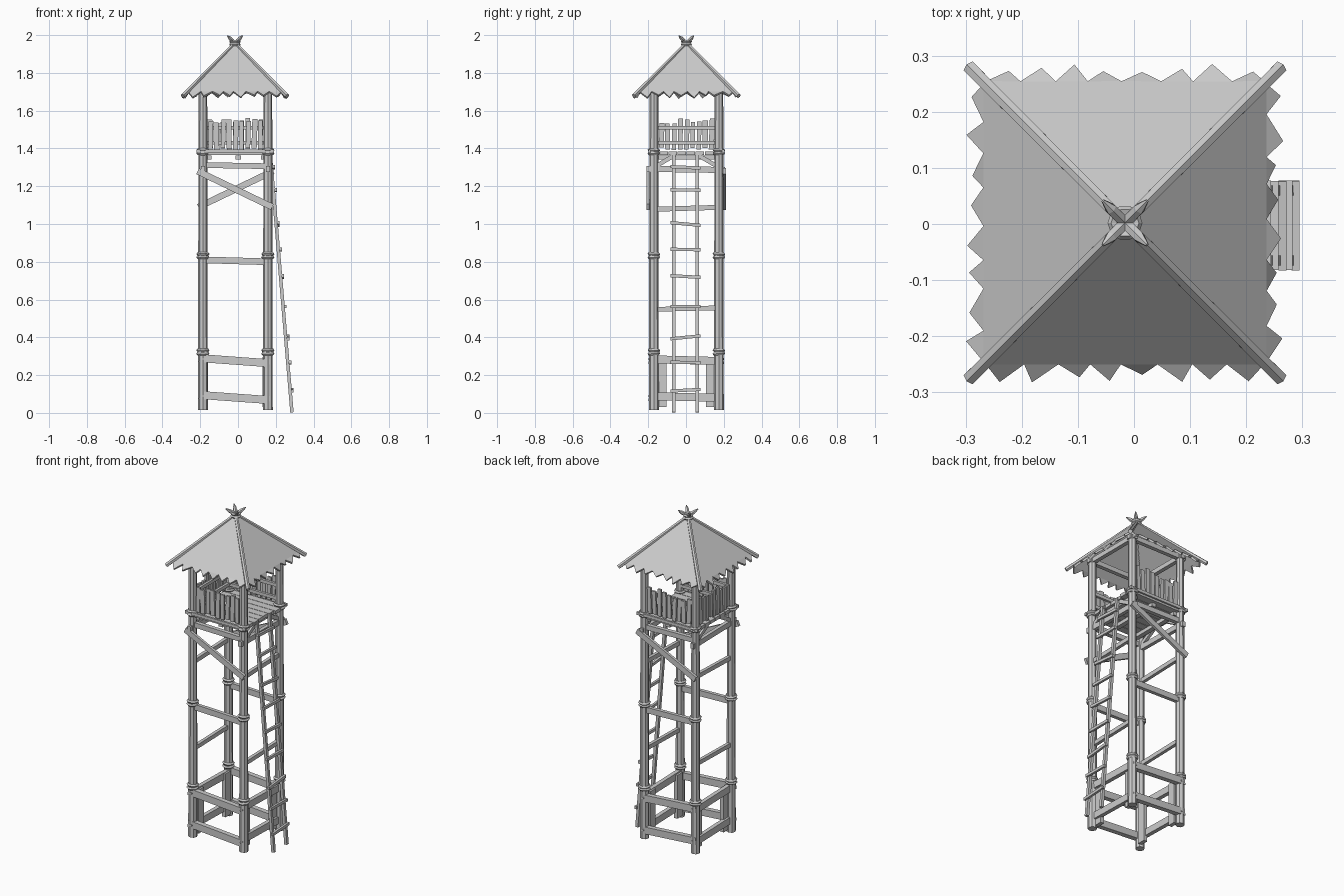
import bpy, bmesh, math, random
from mathutils import Vector, Matrix

if "Cube" in bpy.data.objects:
    bpy.data.objects.remove(bpy.data.objects["Cube"])

random.seed(4)
CX, CY, H = -0.014, 0.002, 0.172      # tower centre and half spacing of posts


def make(name, bm):
    bmesh.ops.recalc_face_normals(bm, faces=bm.faces)
    me = bpy.data.meshes.new(name)
    bm.to_mesh(me)
    bm.free()
    ob = bpy.data.objects.new(name, me)
    bpy.context.collection.objects.link(ob)
    return ob


def frame(p, q):
    d = (q - p).normalized()
    side = d.cross(Vector((0, 0, 1)))
    side = side.normalized() if side.length > 1e-3 else Vector((1, 0, 0))
    up = side.cross(d)
    m = Matrix((side, up, d)).transposed().to_4x4()
    m.translation = (p + q) / 2
    return m, (q - p).length


def beam(name, p, q, thick, tall):
    """Plank from p to q: thick is sideways, tall is across."""
    m, n = frame(Vector(p), Vector(q))
    bm = bmesh.new()
    bmesh.ops.create_cube(bm, size=1, matrix=m @ Matrix.Diagonal((thick, tall, n, 1)))
    return make(name, bm)


def pole(name, p, q, r1, r2, sides=8):
    m, n = frame(Vector(p), Vector(q))
    bm = bmesh.new()
    bmesh.ops.create_cone(bm, cap_ends=True, segments=sides, radius1=r1, radius2=r2, depth=n, matrix=m)
    return make(name, bm)


def ring(name, x, y, z, R, r, tilt=0):
    bm = bmesh.new()
    n, k = 10, 5
    rot = Matrix.Rotation(tilt, 3, 'X')
    vs = []
    for i in range(n):
        a = 2 * math.pi * i / n
        for j in range(k):
            b = 2 * math.pi * j / k
            rr = R + r * math.cos(b)
            v = rot @ Vector((rr * math.cos(a), rr * math.sin(a), r * math.sin(b)))
            vs.append(bm.verts.new(v + Vector((x, y, z))))
    for i in range(n):
        for j in range(k):
            i2, j2 = (i + 1) % n, (j + 1) % k
            bm.faces.new([vs[i*k+j], vs[i2*k+j], vs[i2*k+j2], vs[i*k+j2]])
    return make(name, bm)


# Corner posts and rope lashings
for sx in (-1, 1):
    for sy in (-1, 1):
        x, y = CX + sx * H, CY + sy * H
        pole("corner_post", (x, y, 0.015), (x, y, 1.74), 0.026, 0.023)
        for z in (0.322, 0.832, 1.382):
            ring("post_lashing", x, y, z - 0.008, 0.026, 0.009, 0.06)
            ring("post_lashing", x, y, z + 0.009, 0.026, 0.009, -0.06)

# Base frame: sloping beams lapped over the posts, with pegs
for s in (-1, 1):
    for z in (0.275, 0.08):
        y = CY + s * (H + 0.008)
        beam("base_beam", (CX - 0.19, y, z + 0.015), (CX + 0.18, y, z - 0.012), 0.03, 0.042)
        for e in (-1, 1):
            pole("beam_peg", (CX + e * 0.165, y, z - e * 0.01), (CX + e * 0.165, y + s * 0.02, z - e * 0.01), 0.006, 0.006, 6)
        x = CX + s * (H - 0.004)
        beam("base_side_beam", (x, CY - 0.165, z + 0.008), (x, CY + 0.165, z), 0.025, 0.042)
    # upright boards beside the posts
    for sy in (-1, 1):
        x, y = CX + s * (H - 0.016), CY + sy * 0.13
        beam("base_upright", (x, y, 0.03), (x, y, 0.295), 0.024, 0.05)

# Middle rails
for s in (-1, 1):
    y = CY + s * H
    beam("middle_rail", (CX - H, y, 0.81), (CX + H, y, 0.80), 0.022, 0.035)
    x = CX + s * H
    beam("side_rail", (x, CY - H, 0.548), (x, CY + H, 0.556), 0.02, 0.025)
    beam("upper_side_rail", (x, CY - H, 1.078), (x, CY + H, 1.088), 0.02, 0.026)
    # diagonal braces, mirrored front to back
    y = CY + s * (H + 0.03)
    beam("diagonal_brace", (CX + s * 0.2, y, 1.28), (CX - s * 0.195, y, 1.09), 0.016, 0.034)
    # beams carrying the platform
    beam("platform_beam", (CX - H, CY + s * H, 1.312), (CX + H, CY + s * H, 1.306), 0.025, 0.03)
    beam("platform_side_beam", (x, CY - 0.21, 1.292), (x, CY + 0.205, 1.286), 0.022, 0.032)
    for t in (-1, 1):
        beam("knee_brace", (x, CY + t * 0.19, 1.29), (x, CY + t * 0.06, 1.365), 0.018, 0.022)

# Platform floor: joists and boards
for dx in (-0.14, 0.015, 0.15):
    beam("floor_joist", (CX + dx, CY - H, 1.352), (CX + dx, CY + H, 1.352), 0.028, 0.022)
for i in range(8):
    y = CY - 0.168 + i * 0.048
    beam("floor_board", (CX - 0.185, y, 1.374), (CX + 0.19 + random.uniform(-.01, .01), y, 1.374), 0.045, 0.02)
for s in (-1, 1):
    beam("platform_edge", (CX - 0.205, CY + s * 0.195, 1.385), (CX + 0.205, CY + s * 0.195, 1.385), 0.012, 0.018)

# Paling on front, back and left; the ladder side stays open
for nx, ny in ((0, -1), (0, 1), (-1, 0)):
    n, t = Vector((nx, ny, 0)), Vector((-ny, nx, 0))
    c = Vector((CX, CY, 0)) + n * H
    for z in (1.43, 1.51):
        a = c - n * 0.012 + Vector((0, 0, z))
        beam("fence_rail", a - t * H, a + t * H, 0.014, 0.02)
    for i in range(9):
        u = -0.132 + i * 0.033
        lean = random.uniform(-.006, .006)
        p = c + t * u + n * 0.004 + Vector((0, 0, 1.392 + random.uniform(0, .012)))
        q = c + t * (u + lean) + n * 0.004 + Vector((0, 0, 1.545 + random.uniform(-.015, .015)))
        m, ln = frame(p, q)
        w = random.uniform(.022, .029)
        bm = bmesh.new()
        m = Matrix((t, n, (q - p).normalized())).transposed().to_4x4()
        m.translation = (p + q) / 2
        bmesh.ops.create_cube(bm, size=1, matrix=m @ Matrix.Diagonal((w, 0.012, ln, 1)))
        make("fence_plank", bm)

# Ladder leaning on the right side
def ladder_x(z):
    return 0.286 - 0.084 * z


for y in (-0.065, 0.06):
    beam("ladder_rail", (ladder_x(0.005), y, 0.003), (ladder_x(1.38), y, 1.38), 0.018, 0.018)
for z in (0.12, 0.267, 0.40, 0.563, 0.722, 0.865, 1.0, 1.18, 1.3):
    x, d = ladder_x(z) + 0.012, random.uniform(-.008, .008)
    beam("ladder_rung", (x, -0.082, z - d), (x, 0.077, z + d), 0.014, 0.017)

# Thatch: four slopes with ragged eaves
APEX = Vector((CX - 0.002, CY, 1.955))
for k in range(4):
    bm = bmesh.new()
    rot = Matrix.Rotation(k * math.pi / 2, 3, 'Z')
    n = 8
    top = bm.verts.new(APEX)

    def eave(u, r, z):
        return bm.verts.new(rot @ Vector((u, -r, 0)) + Vector((APEX.x, APEX.y, z)))

    low = [eave(-0.248 + 0.496 * i / n + (random.uniform(-.008, .008) if 0 < i < n else 0), 0.248, 1.698) for i in range(n + 1)]
    for i in range(n):
        bm.faces.new((top, low[i], low[i + 1]))
        mid = -0.248 + 0.496 * (i + 0.5) / n + random.uniform(-.012, .012)
        tip = eave(mid, 0.274 + random.uniform(-.01, .008), 1.672 + random.uniform(-.006, .008))
        bm.faces.new((low[i], tip, low[i + 1]))
    ob = make("thatch_slope", bm)
    mod = ob.modifiers.new("thickness", 'SOLIDIFY')
    mod.thickness, mod.offset = 0.012, 0

# Eave plates on the post tops
for s in (-1, 1):
    beam("eave_plate", (CX - 0.2, CY + s * H, 1.722), (CX + 0.2, CY + s * H, 1.722), 0.025, 0.028)
    beam("eave_plate", (CX + s * H, CY - 0.2, 1.722), (CX + s * H, CY + 0.2, 1.722), 0.025, 0.028)

# Hip poles crossing at the peak with pointed tips
for sx in (-1, 1):
    for sy in (-1, 1):
        low = Vector((APEX.x + sx * 0.277, APEX.y + sy * 0.277, 1.678))
        end = Vector((APEX.x - sx * 0.025, APEX.y - sy * 0.025, 1.982))
        tip = end + (end - low).normalized() * 0.025
        pole("hip_pole", low, end, 0.013, 0.011, 6)
        pole("hip_pole_tip", end, tip, 0.011, 0.003, 6)
for z in (1.95, 1.966):
    ring("peak_lashing", APEX.x, APEX.y, z, 0.022, 0.009)
